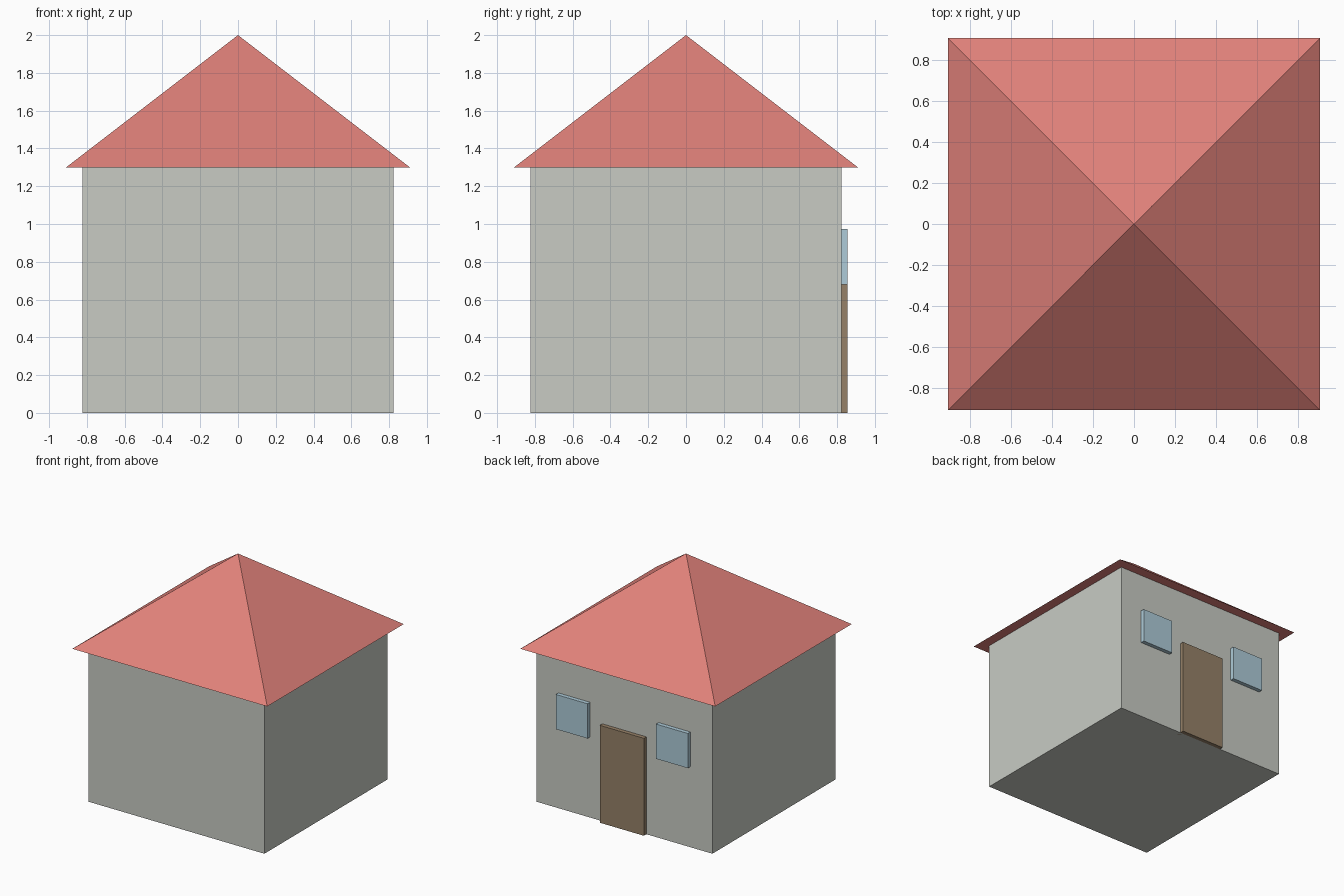
import bpy
import math

cube = bpy.data.objects.get("Cube")
if cube:
    bpy.data.objects.remove(cube, do_unlink=True)

HALF = 0.822          # half width of the walls
EAVES = 1.3           # wall height
ROOF_HALF = 0.91      # half width of the roof
PROUD = 0.034         # how far door and windows stand out


def material(name, rgb):
    mat = bpy.data.materials.new(name)
    mat.use_nodes = True
    mat.diffuse_color = (*rgb, 1)
    mat.node_tree.nodes["Principled BSDF"].inputs["Base Color"].default_value = (*rgb, 1)
    return mat


def box(name, low, high, mat):
    centre = [(a + b) / 2 for a, b in zip(low, high)]
    bpy.ops.mesh.primitive_cube_add(size=1, location=centre)
    obj = bpy.context.object
    obj.name = name
    obj.scale = [b - a for a, b in zip(low, high)]
    bpy.ops.object.transform_apply(location=False, rotation=False, scale=True)
    obj.data.materials.append(mat)
    return obj


wall_grey = material("wall grey", (0.578, 0.597, 0.552))
roof_red = material("roof red", (0.75, 0.22, 0.195))
door_brown = material("door brown", (0.305, 0.22, 0.138))
window_blue = material("window blue", (0.423, 0.597, 0.686))

# Walls
box("walls", (-HALF, -HALF, 0), (HALF, HALF, EAVES), wall_grey)

# Pyramid roof with overhanging eaves
bpy.ops.mesh.primitive_cone_add(
    vertices=4, radius1=ROOF_HALF * math.sqrt(2), radius2=0, depth=2 - EAVES,
    location=(0, 0, (2 + EAVES) / 2), rotation=(0, 0, math.pi / 4))
roof = bpy.context.object
roof.name = "roof"
bpy.ops.object.transform_apply(location=False, rotation=True, scale=False)
roof.data.materials.append(roof_red)

# Door and windows on the back wall
back = HALF + PROUD
box("door", (-0.206, HALF - PROUD, 0), (0.206, back, 0.822), door_brown)
for side, x in (("left", 0.468), ("right", -0.468)):
    box(side + "_window", (x - 0.148, HALF - PROUD, 0.68),
        (x + 0.148, back, 0.973), window_blue)
